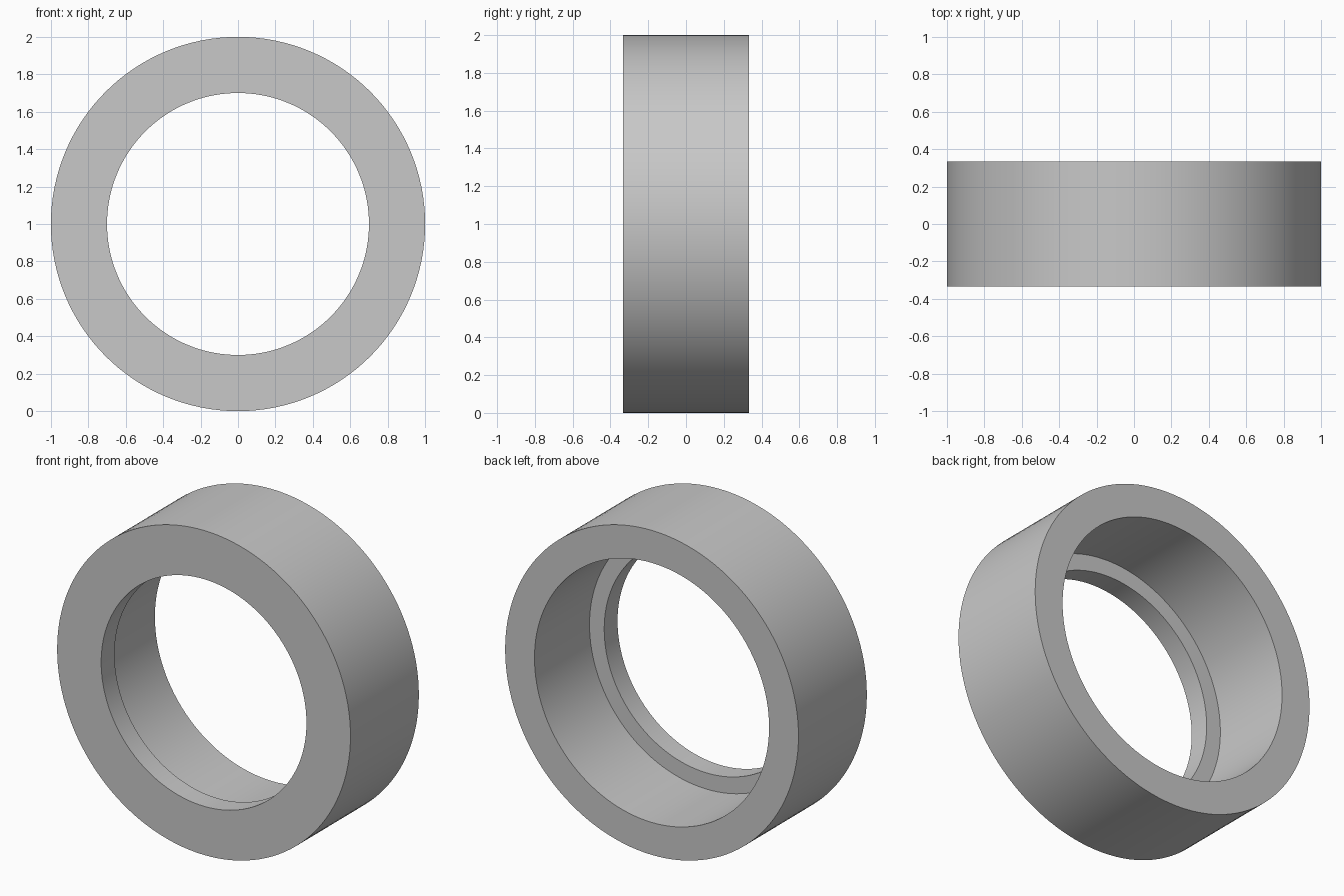
import bpy, bmesh, math
from mathutils import Vector

cube = bpy.data.objects.get("Cube")
if cube:
    bpy.data.objects.remove(cube, do_unlink=True)

# Main sizes
OUTER, BORE, LIP = 1.0, 0.80, 0.70
HALF = 0.333
STEP = -HALF + 0.13
SEGMENTS = 128

# Single grey material
grey = bpy.data.materials.new("plain grey")
grey.use_nodes = True
colour = (0.58, 0.58, 0.58, 1.0)
grey.diffuse_color = colour
grey.node_tree.nodes["Principled BSDF"].inputs["Base Color"].default_value = colour

# Cross-section (radius, y): plain front lip, wider bore open to the back
profile = [(OUTER, -HALF), (OUTER, HALF), (BORE, HALF),
           (BORE, STEP), (LIP, STEP), (LIP, -HALF)]

# Revolve the closed section about the y axis
bm = bmesh.new()
verts = [bm.verts.new((r, y, 0)) for r, y in profile]
edges = [bm.edges.new((v, verts[(i + 1) % len(verts)])) for i, v in enumerate(verts)]
bmesh.ops.spin(bm, geom=verts + edges, cent=Vector(), axis=Vector((0, 1, 0)),
               angle=2 * math.pi, steps=SEGMENTS, use_merge=False)
bmesh.ops.remove_doubles(bm, verts=bm.verts[:], dist=0.0005)
bmesh.ops.recalc_face_normals(bm, faces=bm.faces[:])

mesh = bpy.data.meshes.new("stepped_ring")
bm.to_mesh(mesh)
bm.free()
mesh.materials.append(grey)

ring = bpy.data.objects.new("stepped_ring", mesh)
ring.location.z = OUTER
bpy.context.collection.objects.link(ring)

# Smooth round walls, crisp rims
bpy.ops.object.select_all(action='DESELECT')
ring.select_set(True)
bpy.context.view_layer.objects.active = ring
bpy.ops.object.shade_smooth_by_angle(angle=math.radians(30))
